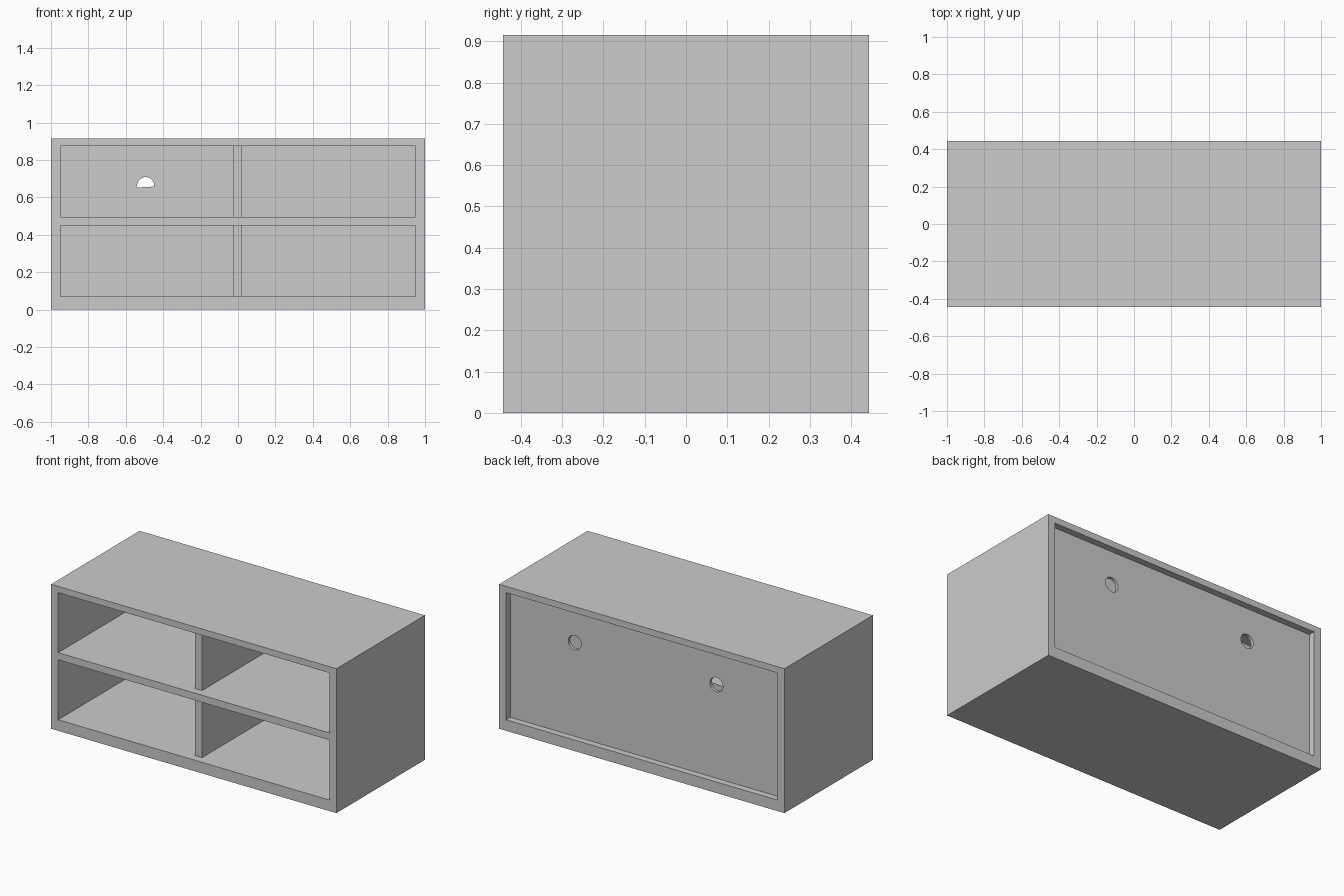
import bpy, bmesh, math
from mathutils import Matrix, Vector

if "Cube" in bpy.data.objects:
    bpy.data.objects.remove(bpy.data.objects["Cube"])

# Overall sizes
W, D, H = 1.0, 0.443, 0.915
SIDE, LOW, HIGH = 0.95, 0.07, 0.875      # inner opening
SHELF = (0.45, 0.495)                    # middle shelf bottom and top
PANEL = (D - 0.062, D - 0.042)           # back panel front and back
HOLE_Z, HOLE_R = 0.663, 0.0455


def to_object(bm, name):
    bmesh.ops.recalc_face_normals(bm, faces=bm.faces)
    mesh = bpy.data.meshes.new(name)
    bm.to_mesh(mesh)
    bm.free()
    obj = bpy.data.objects.new(name, mesh)
    bpy.context.collection.objects.link(obj)
    return obj


def box(name, x, y, z):
    bm = bmesh.new()
    bmesh.ops.create_cube(bm, size=1)
    for v in bm.verts:
        v.co = [(a + b) / 2 + c * (b - a) for (a, b), c in zip((x, y, z), v.co)]
    return to_object(bm, name)


def hole(x, y, half=False):
    bm = bmesh.new()
    bmesh.ops.create_cone(bm, cap_ends=True, segments=32, radius1=HOLE_R,
                          radius2=HOLE_R, depth=y[1] - y[0],
                          matrix=Matrix.Translation((x, sum(y) / 2, HOLE_Z))
                          @ Matrix.Rotation(math.pi / 2, 4, 'X'))
    if half:
        bmesh.ops.bisect_plane(bm, geom=bm.verts[:] + bm.edges[:] + bm.faces[:],
                               plane_co=Vector((x, 0, HOLE_Z - 0.008)),
                               plane_no=Vector((-0.06, 0, 1)), clear_inner=True)
        bmesh.ops.holes_fill(bm, edges=[e for e in bm.edges if e.is_boundary])
    return to_object(bm, "hole_cutter")


def cut(obj, cutter):
    cutter.hide_render = True
    mod = obj.modifiers.new("cut", 'BOOLEAN')
    mod.operation, mod.solver, mod.object = 'DIFFERENCE', 'EXACT', cutter
    bpy.context.view_layer.objects.active = obj
    bpy.ops.object.modifier_apply(modifier=mod.name)
    bpy.data.objects.remove(cutter)


# Carcass with middle shelf: two open bays and a back recess
carcass = box("carcass", (-W, W), (-D, D), (0, H))
bays = [(LOW, SHELF[0]), (SHELF[1], HIGH)]
cut(carcass, box("recess_cutter", (-SIDE, SIDE), (PANEL[0], D + 0.1), (LOW, HIGH)))
for z in bays:
    cut(carcass, box("bay_cutter", (-SIDE, SIDE), (-D - 0.1, PANEL[0] + 0.02), z))

# Dividers, set back from the front edge
for name, z in zip(("lower_divider", "upper_divider"), bays):
    box(name, (-0.026, 0.022), (-D + 0.052, PANEL[0]), z)

# Back panel: two shallow round pockets, the left one half open
panel = box("back_panel", (-SIDE, SIDE), PANEL, (LOW, HIGH))
for x in (-0.494, 0.499):
    cut(panel, hole(x, (PANEL[0] + 0.002, D)))
cut(panel, hole(-0.494, (PANEL[0] - 0.05, D), half=True))
